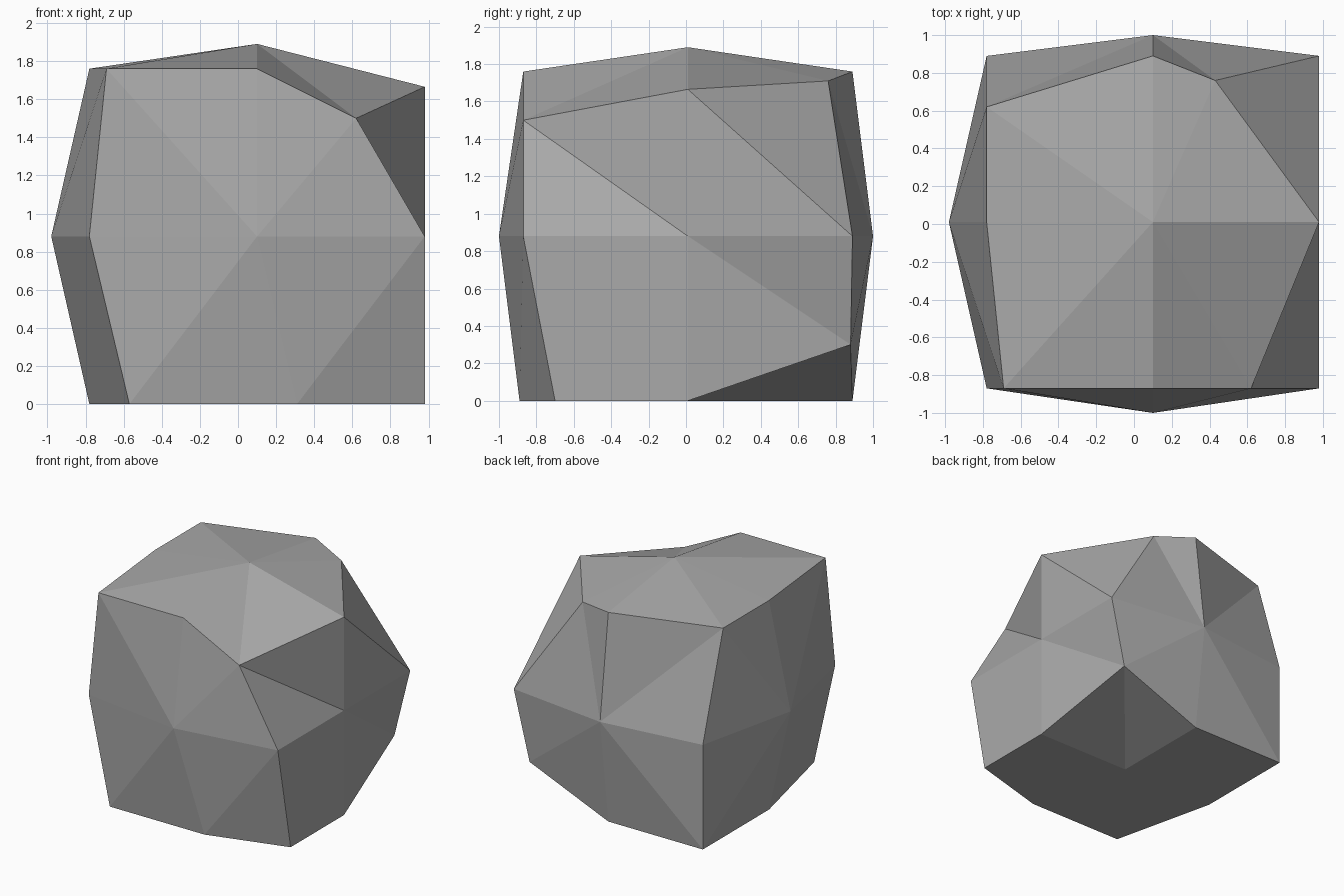
import bpy, bmesh
from itertools import product
from mathutils import Vector

cube = bpy.data.objects.get("Cube")
if cube:
    bpy.data.objects.remove(cube, do_unlink=True)

# Stone colour
stone = bpy.data.materials.new("stone_grey")
colour = (0.40, 0.40, 0.40, 1)
stone.diffuse_color = colour
stone.use_nodes = True
stone.node_tree.nodes["Principled BSDF"].inputs["Base Color"].default_value = colour

# Chipped and bulging points of the block, keyed by lattice position
CENTRE = Vector((0.10, 0.01, 0.88))
HALF = 0.88
moved = {
    (0, 0, 1): (0.10, 0.01, 1.89),
    (0, -1, 0): (0.10, -1.0, 0.88),
    (0, 1, 0): (0.10, 1.0, 0.88),
    (-1, 0, 0): (-0.98, 0.01, 0.88),
    (1, 0, 1): (0.98, 0.01, 1.665),
    (1, -1, 1): (0.62, -0.87, 1.50),
    (-1, -1, 1): (-0.69, -0.87, 1.76),
    (-1, 1, 1): (-0.78, 0.62, 1.76),
    (1, 1, 1): (0.43, 0.76, 1.71),
    (1, -1, -1): (0.98, -0.70, 0),
    (0, -1, -1): (0.31, -0.89, 0),
    (-1, -1, -1): (-0.57, -0.89, 0),
    (1, 1, -1): (0.84, 0.88, 0.30),
}
# Quads (axis, corner) split across instead of from the side's centre
split_across = {(0, (1, 1, 1)), (1, (1, -1, -1))}

bm = bmesh.new()
verts = {}
for p in product((-1, 0, 1), repeat=3):
    if any(p):
        verts[p] = bm.verts.new(moved.get(p, CENTRE + HALF * Vector(p)))

# Four quads on each of the six sides, each split into two triangles
for axis, corner in product(range(3), product((-1, 1), repeat=3)):
    u, v = [a for a in range(3) if a != axis]
    mid_u, mid_v, middle = list(corner), list(corner), list(corner)
    mid_u[v] = mid_v[u] = middle[u] = middle[v] = 0
    a, b, c, d = (verts[tuple(q)] for q in (middle, mid_u, corner, mid_v))
    if (axis, corner) in split_across:
        a, b, c, d = b, c, d, a
    bm.faces.new((a, b, c))
    bm.faces.new((a, c, d))

bmesh.ops.recalc_face_normals(bm, faces=bm.faces)
mesh = bpy.data.meshes.new("rock")
bm.to_mesh(mesh)
bm.free()
mesh.materials.append(stone)
rock = bpy.data.objects.new("rock", mesh)
bpy.context.collection.objects.link(rock)
